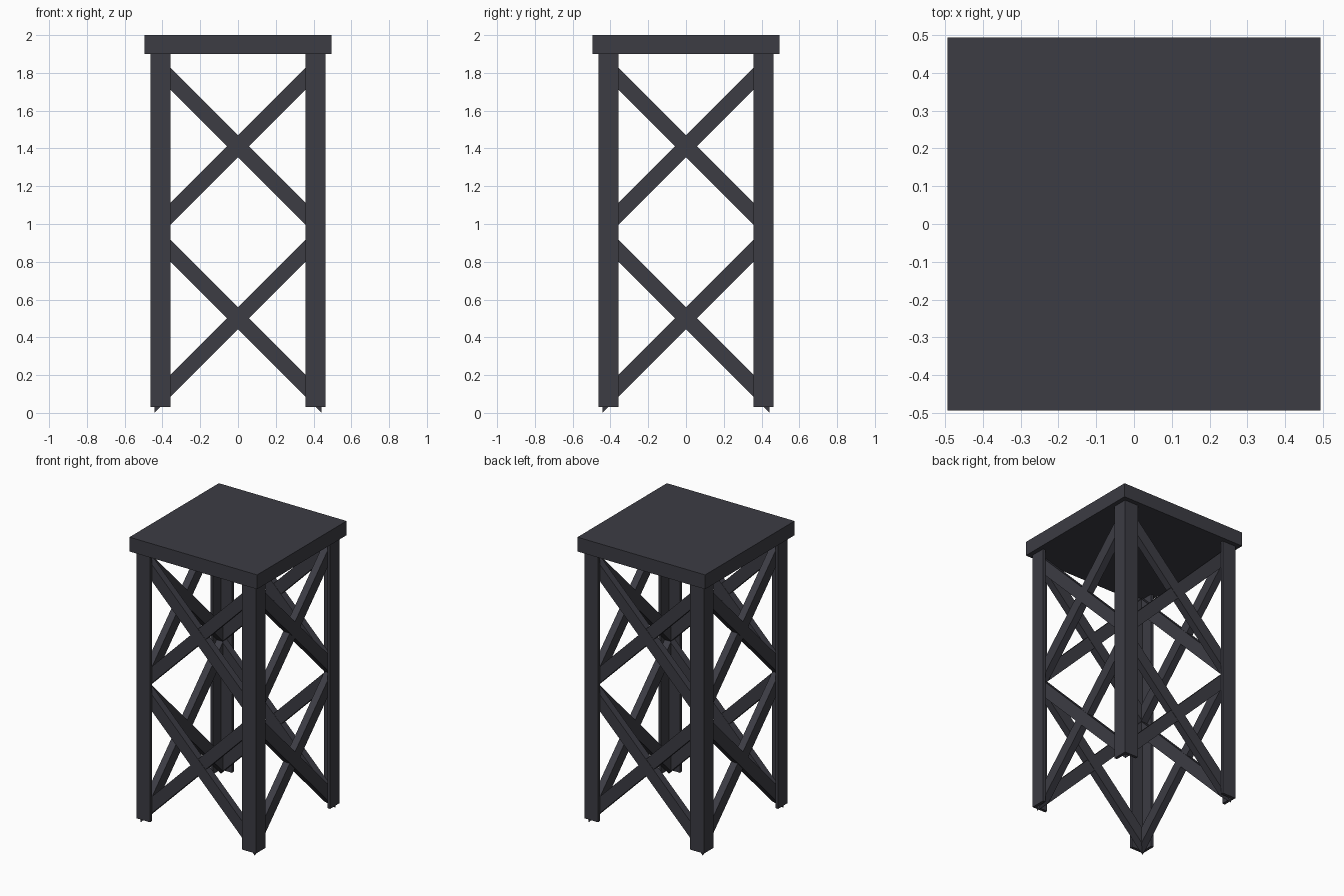
import bpy, bmesh
from math import pi
from mathutils import Matrix

if "Cube" in bpy.data.objects:
    bpy.data.objects.remove(bpy.data.objects["Cube"])

mat = bpy.data.materials.new("dark_steel")
mat.diffuse_color = (0.045, 0.045, 0.057, 1)
mat.use_nodes = True
mat.node_tree.nodes["Principled BSDF"].inputs["Base Color"].default_value = mat.diffuse_color

TOP = 0.494       # half width of the platform
LEG = 0.463       # outer face of the legs
FLANGE = 0.106    # leg flange width
PLATE = 0.02      # leg plate thickness
DEPTH = 0.05      # brace depth
HALF_H = 0.058    # half the vertical height of a brace
SIDES = ("front", "right", "back", "left")


def prism(name, bottom, top, turn=0):
    """Solid between two matching rings of points, turned about z."""
    bm = bmesh.new()
    a = [bm.verts.new(p) for p in bottom]
    b = [bm.verts.new(p) for p in top]
    n = len(a)
    bm.faces.new(a[::-1])
    bm.faces.new(b)
    for i in range(n):
        j = (i + 1) % n
        bm.faces.new((a[i], a[j], b[j], b[i]))
    bm.transform(Matrix.Rotation(turn, 4, 'Z'))
    bmesh.ops.recalc_face_normals(bm, faces=bm.faces[:])
    me = bpy.data.meshes.new(name)
    bm.to_mesh(me)
    bm.free()
    me.materials.append(mat)
    ob = bpy.data.objects.new(name, me)
    bpy.context.collection.objects.link(ob)
    return ob


def extrude(name, outline, z0, z1, turn=0):
    prism(name, [(x, y, z0) for x, y in outline], [(x, y, z1) for x, y in outline], turn)


def brace(name, z_mid, slope, out, turn):
    """Diagonal bar on the front, with ends mitred at 45 degrees into the corners."""
    rings = []
    for s in (-1, 1):
        ring = []
        for r, h in ((out, -HALF_H), (out, HALF_H), (out - DEPTH, HALF_H), (out - DEPTH, -HALF_H)):
            x = s * r
            ring.append((x, -r, z_mid + slope * x + h))
        rings.append(ring)
    prism(name, rings[0], rings[1], turn)


# Platform slab
extrude("platform", [(-TOP, -TOP), (TOP, -TOP), (TOP, TOP), (-TOP, TOP)], 1.9, 2.0)

# Angle-iron legs and crossed braces, repeated around the four sides
o, i, t = LEG, LEG - FLANGE, LEG - PLATE
angle = [(-o, -o), (-i, -o), (-i, -t), (-t, -t), (-t, -i), (-o, -i)]
for k, side in enumerate(SIDES):
    turn = k * pi / 2
    extrude(f"{side}_corner_leg", angle, 0.03, 1.9, turn)
    for level, z_mid in (("lower", 0.501), ("upper", 1.411)):
        brace(f"{side}_{level}_falling_brace", z_mid, -1, t, turn)
        brace(f"{side}_{level}_rising_brace", z_mid, 1, t - 0.002, turn)
